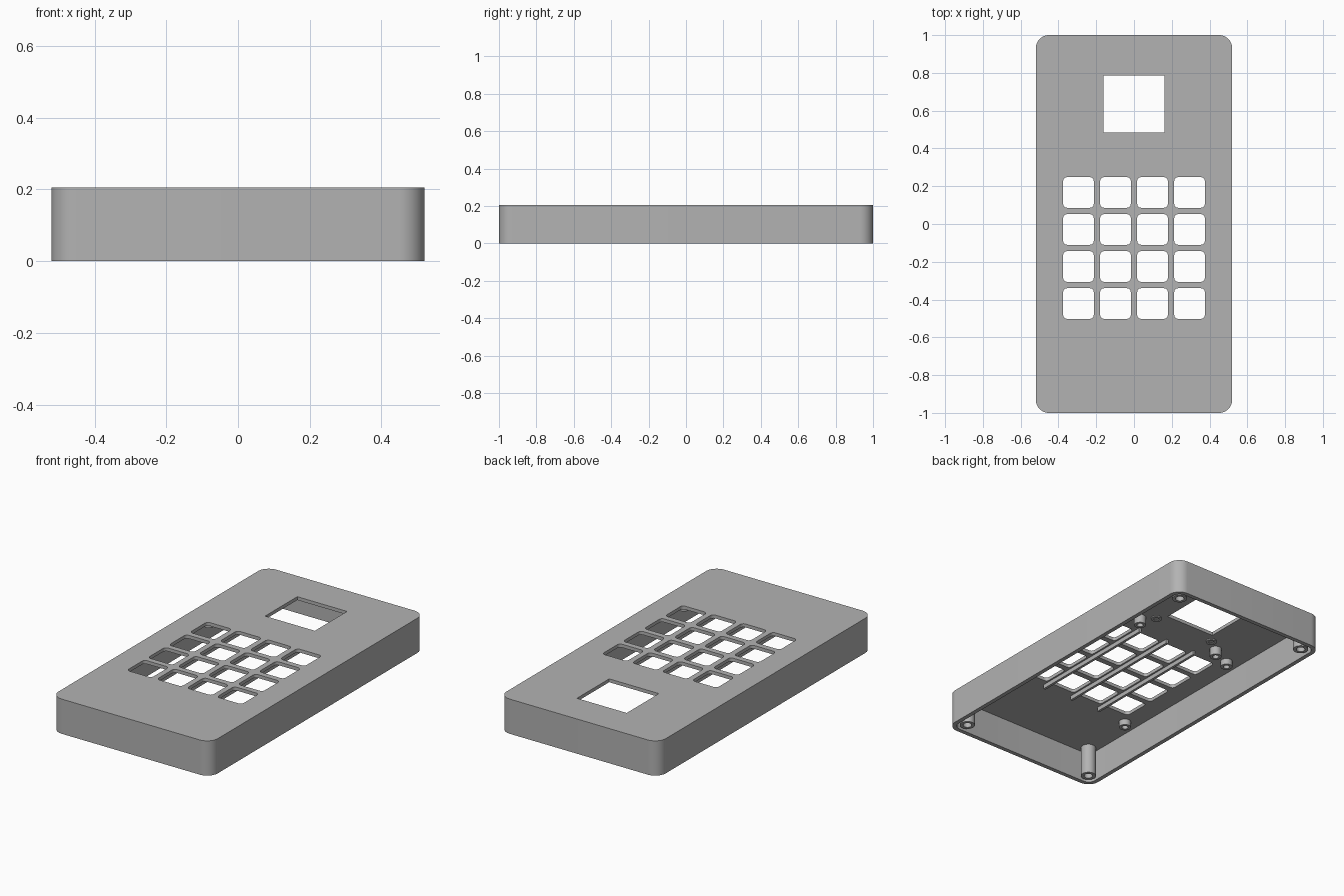
import bpy, bmesh, math

old = bpy.data.objects.get("Cube")
if old:
    bpy.data.objects.remove(old, do_unlink=True)

WIDTH, LENGTH, HEIGHT = 1.04, 2.0, 0.205
WALL, CEILING = 0.025, 0.185

grey = bpy.data.materials.new("light_grey_plastic")
grey.use_nodes = True
tone = (0.45, 0.45, 0.45, 1)
grey.diffuse_color = tone
grey.node_tree.nodes["Principled BSDF"].inputs["Base Color"].default_value = tone


def finish(bm, name):
    """Turn a bmesh into a grey object."""
    bmesh.ops.recalc_face_normals(bm, faces=bm.faces)
    mesh = bpy.data.meshes.new(name)
    bm.to_mesh(mesh)
    bm.free()
    mesh.materials.append(grey)
    obj = bpy.data.objects.new(name, mesh)
    bpy.context.collection.objects.link(obj)
    return obj


def add_prism(bm, x, y, w, l, z0, z1, r=0.0, steps=8):
    """Upright block with rounded vertical corners."""
    points = []
    for i, (sx, sy) in enumerate([(1, 1), (-1, 1), (-1, -1), (1, -1)]):
        for k in range(steps + 1 if r else 1):
            a = math.pi / 2 * (i + k / steps)
            points.append((x + sx * (w / 2 - r) + r * math.cos(a),
                           y + sy * (l / 2 - r) + r * math.sin(a)))
    low = [bm.verts.new((px, py, z0)) for px, py in points]
    high = [bm.verts.new((px, py, z1)) for px, py in points]
    bm.faces.new(low[::-1])
    bm.faces.new(high)
    for i in range(len(low)):
        j = (i + 1) % len(low)
        bm.faces.new((low[i], low[j], high[j], high[i]))


def cut(target, cutter):
    """Subtract the cutter and discard it."""
    mod = target.modifiers.new("cut", "BOOLEAN")
    mod.operation, mod.solver, mod.object = "DIFFERENCE", "EXACT", cutter
    cutter.hide_render = True
    bpy.context.view_layer.objects.active = target
    bpy.ops.object.modifier_apply(modifier=mod.name)
    bpy.data.objects.remove(cutter, do_unlink=True)


def smooth(obj):
    bpy.ops.object.select_all(action="DESELECT")
    obj.select_set(True)
    bpy.context.view_layer.objects.active = obj
    bpy.ops.object.shade_smooth_by_angle(angle=math.radians(30))


def boss(name, x, y, tip, outer, inner, sides=24):
    """Screw boss hanging from the ceiling with a blind hole in its tip."""
    bm = bmesh.new()
    top = CEILING + 0.005
    rings = []
    for r, z in [(outer, top), (outer, tip), (inner, tip), (inner, CEILING - 0.002)]:
        rings.append([bm.verts.new((x + r * math.cos(math.tau * k / sides),
                                    y + r * math.sin(math.tau * k / sides), z))
                      for k in range(sides)])
    for a, b in zip(rings, rings[1:]):
        for k in range(sides):
            j = (k + 1) % sides
            bm.faces.new((a[k], a[j], b[j], b[k]))
    bm.faces.new(rings[0])
    bm.faces.new(rings[-1])
    smooth(finish(bm, name))


# Case shell, open underneath
bm = bmesh.new()
add_prism(bm, 0, 0, WIDTH, LENGTH, 0, HEIGHT, 0.07, 12)
shell = finish(bm, "case_shell")
bm = bmesh.new()
add_prism(bm, 0, 0, WIDTH - 2 * WALL, LENGTH - 2 * WALL, -0.1, CEILING, 0.045, 12)
cut(shell, finish(bm, "cavity_cutter"))

# Display window and the four by four key openings
PITCH, KEY_Y = 0.196, -0.127
bm = bmesh.new()
add_prism(bm, 0, 0.635, 0.325, 0.3, 0.1, 0.3)
for col in range(4):
    for row in range(4):
        add_prism(bm, (col - 1.5) * PITCH, KEY_Y + (row - 1.5) * PITCH,
                  0.162, 0.162, 0.1, 0.3, 0.02, 5)
cut(shell, finish(bm, "opening_cutter"))
smooth(shell)

# Stiffening ribs between the key columns
for i in (-1, 0, 1):
    bm = bmesh.new()
    add_prism(bm, i * PITCH, KEY_Y, 0.015, 0.83, 0.16, CEILING + 0.005)
    finish(bm, f"key_rib_{i + 2}")

# Screw bosses, mirrored left and right
for side, sx in (("left", 1), ("right", -1)):
    for end, sy in (("front", -1), ("back", 1)):
        boss(f"corner_boss_{end}_{side}", sx * 0.44, sy * 0.92, 0.005, 0.042, 0.024)
        boss(f"keypad_boss_{end}_{side}", sx * 0.41, KEY_Y + sy * 0.44, 0.15, 0.033, 0.018)
        boss(f"display_boss_{end}_{side}", sx * 0.275, 0.635 + sy * 0.255, 0.135, 0.033, 0.018)
        boss(f"display_pad_{end}_{side}", sx * 0.2, 0.635 + sy * 0.203, 0.178, 0.03, 0.015)
